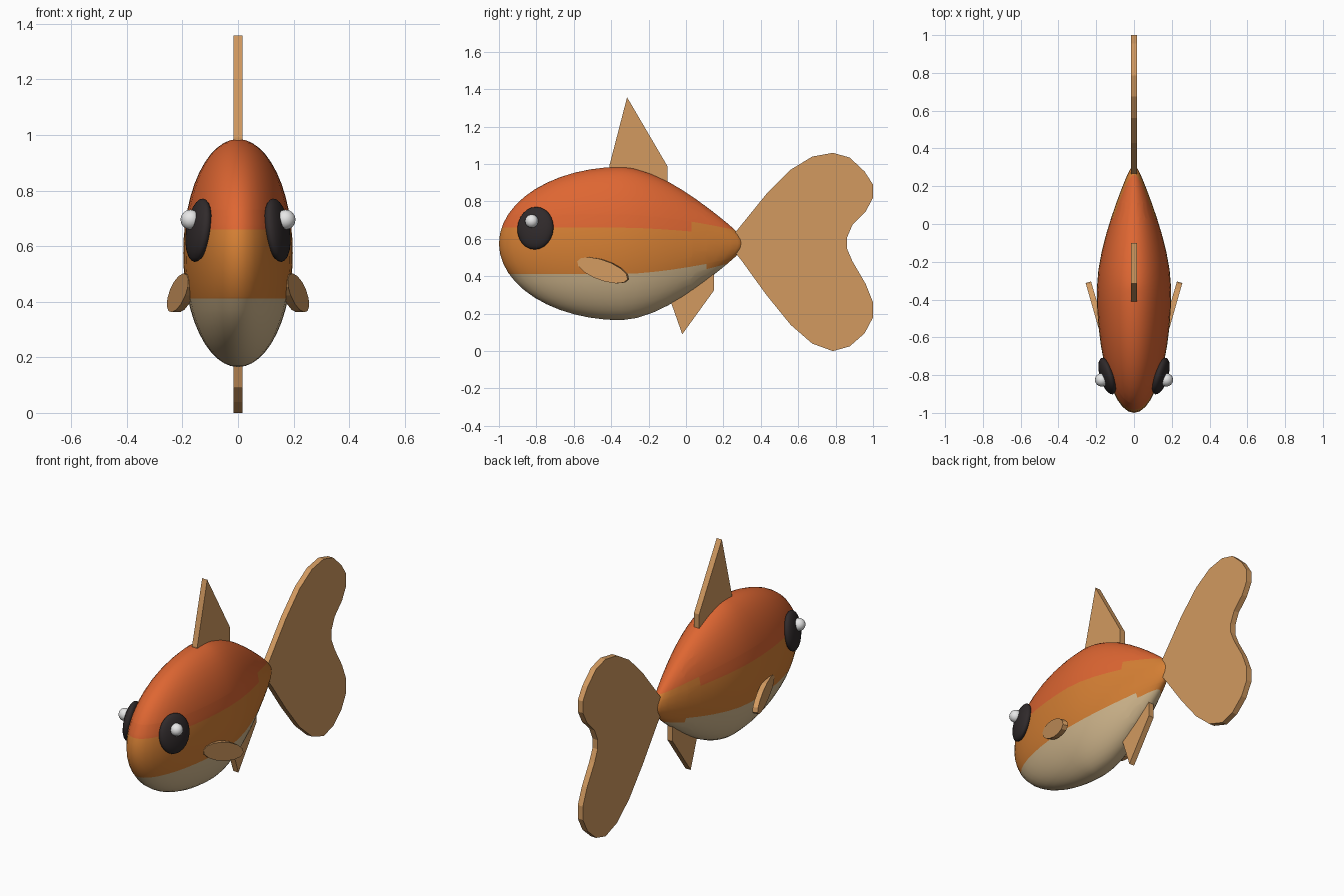
import bpy, bmesh, math
from mathutils import Vector, Matrix

if "Cube" in bpy.data.objects:
    bpy.data.objects.remove(bpy.data.objects["Cube"])


def mat(name, r, g, b):
    lin = lambda c: ((c / 255 + 0.055) / 1.055) ** 2.4 if c > 10 else c / 255 / 12.92
    m = bpy.data.materials.new(name)
    m.diffuse_color = (lin(r), lin(g), lin(b), 1)
    m.use_nodes = True
    m.node_tree.nodes["Principled BSDF"].inputs["Base Color"].default_value = m.diffuse_color
    return m


RED_ORANGE = mat("red_orange", 222, 102, 50)
AMBER = mat("amber", 214, 128, 52)
CREAM = mat("cream", 210, 184, 142)
FIN = mat("fin_tan", 210, 154, 96)
BLACK = mat("eye_black", 48, 42, 43)
WHITE = mat("eye_white", 232, 232, 232)


def add(name, bm, mats, smooth=False):
    bmesh.ops.recalc_face_normals(bm, faces=bm.faces[:])
    for f in bm.faces:
        f.smooth = smooth
    me = bpy.data.meshes.new(name)
    bm.to_mesh(me)
    bm.free()
    for m in mats:
        me.materials.append(m)
    ob = bpy.data.objects.new(name, me)
    bpy.context.collection.objects.link(ob)
    return ob


def plate(name, outline, half, matrix=Matrix()):
    """Flat fin: a (y, z) outline given thickness along x."""
    bm = bmesh.new()
    face = bm.faces.new([bm.verts.new((-half, y, z)) for y, z in outline])
    ext = bmesh.ops.extrude_face_region(bm, geom=[face])
    moved = [g for g in ext["geom"] if isinstance(g, bmesh.types.BMVert)]
    bmesh.ops.translate(bm, verts=moved, vec=(2 * half, 0, 0))
    bm.transform(matrix)
    return add(name, bm, [FIN])


def ball(name, loc, scale, rot, material, seg=24):
    bm = bmesh.new()
    bmesh.ops.create_uvsphere(bm, u_segments=seg, v_segments=seg // 2, radius=1)
    bm.transform(Matrix.Translation(loc) @ rot @ Matrix.Diagonal((*scale, 1)))
    return add(name, bm, [material], True)


# Body: ellipsoid cut along the colour borders, then tapered to the tail
A, B, C, YC, ZC = 0.197, 0.655, 0.41, -0.345, 0.575
bm = bmesh.new()
bmesh.ops.create_uvsphere(bm, u_segments=40, v_segments=24, radius=1)
bm.transform(Matrix.Diagonal((A, B, C, 1)))
UP, LOW, TAIL_UP, TAIL_LOW = 0.085, -0.163, 0.155, -0.205
JAG_UP, JAG_LOW = 0.03 - YC, 0.11 - YC
cuts = [((0, 0, z), (0, 0, 1)) for z in (UP, LOW, TAIL_UP, TAIL_LOW)]
cuts += [((0, y, 0), (0, 1, 0)) for y in (JAG_UP, JAG_LOW)]
for co, no in cuts:
    bmesh.ops.bisect_plane(bm, geom=bm.verts[:] + bm.edges[:] + bm.faces[:],
                           plane_co=co, plane_no=no, dist=1e-5)
for f in bm.faces:
    c = f.calc_center_median()
    top = TAIL_UP if c.y > JAG_UP else UP
    bottom = TAIL_LOW if c.y > JAG_LOW else LOW
    f.material_index = 0 if c.z > top else 2 if c.z < bottom else 1
for v in bm.verts:
    k = 1 - 0.6 * max(0, v.co.y / B) ** 1.6
    v.co = Vector((v.co.x * k, v.co.y + YC, v.co.z * k + ZC))
add("body", bm, [RED_ORANGE, AMBER, CREAM], True)

# Tail fin
plate("tail_fin", [
    (.26, .63), (.43, .84), (.56, .97), (.675, 1.04), (.785, 1.06), (.875, 1.035),
    (.955, .96), (1, .89), (1, .82), (.96, .745), (.89, .675), (.86, .605),
    (.86, .55), (.89, .48), (.96, .36), (1, .26), (1, .18), (.955, .095),
    (.875, .025), (.785, 0), (.675, .04), (.56, .14), (.43, .30), (.30, .48),
    (.26, .53)], 0.017)

# Back and belly fins
plate("dorsal_fin", [(-.41, .93), (-.41, .99), (-.315, 1.357), (-.10, .99), (-.10, .85)], 0.017)
plate("belly_fin", [(-.08, .36), (-.08, .26), (-.02, .09), (.15, .325), (.15, .45)], 0.017)

# Paired side fins and eyes
slope = math.radians(-19)
oval = []
for i in range(14):
    a = 2 * math.pi * i / 14
    u, w = 0.148 * math.cos(a), 0.054 * math.sin(a)
    oval.append((u * math.cos(slope) - w * math.sin(slope),
                 u * math.sin(slope) + w * math.cos(slope)))
for side, s in (("right", 1), ("left", -1)):
    yaw = Matrix.Rotation(-s * math.radians(16), 4, 'Z')
    plate(side + "_side_fin", oval, 0.015, Matrix.Translation((s * 0.203, -0.443, 0.432)) @ yaw)
    tilt = Matrix.Rotation(-s * math.radians(17), 4, 'Z') @ Matrix.Rotation(-s * math.radians(8), 4, 'Y')
    ball(side + "_eye", (s * 0.141, -0.805, 0.657), (0.037, 0.101, 0.115), tilt, BLACK)
    ball(side + "_eye_glint", (s * 0.171, -0.825, 0.695), (0.036,) * 3, Matrix(), WHITE, 16)
